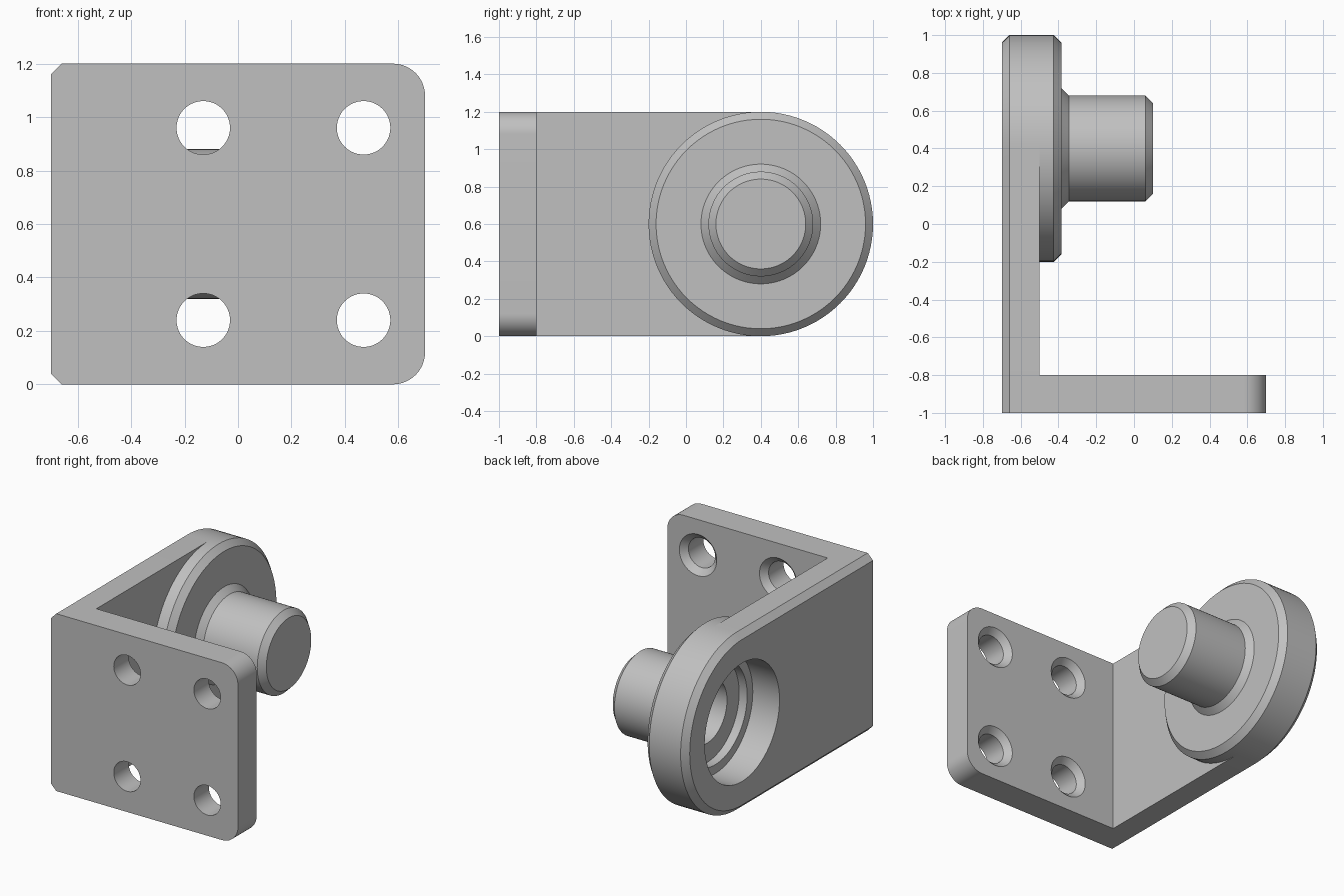
import bpy, bmesh
from math import sin, cos, pi, radians
from mathutils import Matrix, Vector

cube = bpy.data.objects.get("Cube")
if cube:
    bpy.data.objects.remove(cube, do_unlink=True)

grey = bpy.data.materials.new("plain_grey")
grey.use_nodes = True
grey.diffuse_color = (0.53, 0.53, 0.53, 1)
grey.node_tree.nodes["Principled BSDF"].inputs["Base Color"].default_value = grey.diffuse_color

SEGS = 96
HUB = Vector((0, 0.4, 0.6))   # axis of the round end and pin


def make_object(name, bm):
    bmesh.ops.remove_doubles(bm, verts=bm.verts, dist=1e-5)
    bmesh.ops.recalc_face_normals(bm, faces=bm.faces)
    mesh = bpy.data.meshes.new(name)
    bm.to_mesh(mesh)
    bm.free()
    mesh.materials.append(grey)
    obj = bpy.data.objects.new(name, mesh)
    bpy.context.collection.objects.link(obj)
    return obj


def loft(name, rings):
    """Solid through matching rings of points, capped at both ends."""
    bm = bmesh.new()
    loops = [[bm.verts.new(p) for p in ring] for ring in rings]
    n = len(loops[0])
    for a, b in zip(loops, loops[1:]):
        for i in range(n):
            j = (i + 1) % n
            bm.faces.new((a[i], a[j], b[j], b[i]))
    bm.faces.new(loops[0])
    bm.faces.new(loops[-1])
    return make_object(name, bm)


def lathe(name, profile, matrix):
    """Spin (along, radius) points around the local x axis."""
    bm = bmesh.new()
    verts = [bm.verts.new((a, r, 0)) for a, r in profile]
    edges = [bm.edges.new(pair) for pair in zip(verts, verts[1:])]
    bmesh.ops.spin(bm, geom=verts + edges, cent=(0, 0, 0), axis=(1, 0, 0),
                   angle=2 * pi, steps=SEGS, use_merge=True)
    bm.transform(matrix)
    return make_object(name, bm)


def cut(obj, cutter):
    cutter.hide_render = True
    mod = obj.modifiers.new("cut", 'BOOLEAN')
    mod.operation = 'DIFFERENCE'
    mod.solver = 'EXACT'
    mod.object = cutter
    bpy.context.view_layer.objects.active = obj
    bpy.ops.object.modifier_apply(modifier=mod.name)
    bpy.data.objects.remove(cutter, do_unlink=True)


def arc(cx, cz, r, start, end, steps):
    return [(cx + r * cos(t), cz + r * sin(t))
            for t in (start + (end - start) * i / steps for i in range(steps + 1))]


# Side plate with a round end and a bevelled outer rim
def side_ring(x, r):
    outline = [(-0.8, HUB.z - r)] + arc(HUB.y, HUB.z, r, -pi / 2, pi / 2, SEGS // 2)
    outline.append((-0.8, HUB.z + r))
    return [(x, y, z) for y, z in outline]


side_plate = loft("side_plate", [side_ring(-0.7, 0.56), side_ring(-0.66, 0.6),
                                 side_ring(-0.5, 0.6)])
cut(side_plate, lathe("bore_cutter", [(-0.8, 0), (-0.8, 0.4), (-0.4, 0.4), (-0.4, 0)],
                      Matrix.Translation(HUB)))

# Front mounting plate: bevelled on one side, rounded on the other
outline = [(-0.66, 0), *arc(0.58, 0.12, 0.12, -pi / 2, 0, 16),
           *arc(0.58, 1.08, 0.12, 0, pi / 2, 16), (-0.66, 1.2), (-0.7, 1.16), (-0.7, 0.04)]
front_plate = loft("front_plate", [[(x, y, z) for x, z in outline] for y in (-1, -0.8)])

# Countersunk screw holes
for x in (-0.13, 0.47):
    for z in (0.24, 0.96):
        place = Matrix.Translation((x, 0, z)) @ Matrix.Rotation(pi / 2, 4, 'Z')
        cut(front_plate, lathe("hole_cutter", [(-1.1, 0), (-1.1, 0.1), (-0.84, 0.1),
                                               (-0.76, 0.18), (-0.76, 0)], place))

# Raised hub and hollow pin in one turned piece
hub_pin = lathe("hub_and_pin", [
    (0, 0), (0, 0.21), (-0.44, 0.21), (-0.44, 0.34), (-0.5, 0.34), (-0.5, 0.6),
    (-0.425, 0.6), (-0.385, 0.56), (-0.385, 0.32), (-0.345, 0.28),
    (0.06, 0.28), (0.1, 0.24), (0.1, 0)], Matrix.Translation(HUB))

# Smooth curved walls, keep edges crisp
bpy.ops.object.select_all(action='DESELECT')
for obj in (side_plate, front_plate, hub_pin):
    obj.select_set(True)
bpy.context.view_layer.objects.active = side_plate
bpy.ops.object.shade_smooth_by_angle(angle=radians(30))
